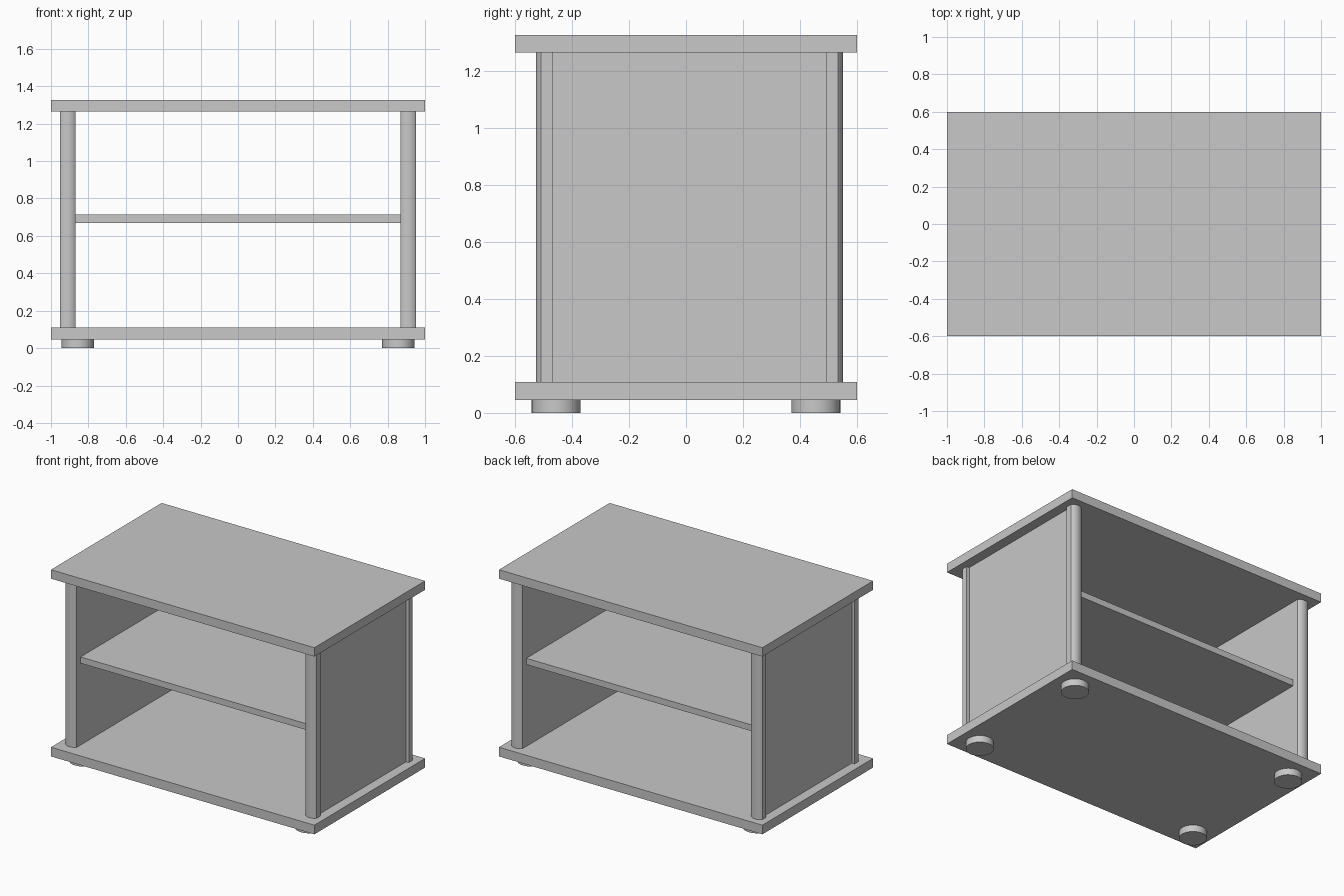
import bpy
import bmesh
import math

if "Cube" in bpy.data.objects:
    bpy.data.objects.remove(bpy.data.objects["Cube"], do_unlink=True)

# Single plain finish
GREY = (0.58, 0.58, 0.58, 1.0)
mat = bpy.data.materials.new("plain_grey")
mat.use_nodes = True
mat.diffuse_color = GREY
mat.node_tree.nodes["Principled BSDF"].inputs["Base Color"].default_value = GREY


def add_prism(name, outline, z0, z1, smooth=False):
    """Extrude a counter-clockwise outline from z0 up to z1."""
    bm = bmesh.new()
    base = bm.faces.new([bm.verts.new((x, y, z0)) for x, y in outline])
    result = bmesh.ops.extrude_face_region(bm, geom=[base])
    top = [v for v in result["geom"] if isinstance(v, bmesh.types.BMVert)]
    bmesh.ops.translate(bm, verts=top, vec=(0, 0, z1 - z0))
    bmesh.ops.recalc_face_normals(bm, faces=bm.faces)
    mesh = bpy.data.meshes.new(name)
    bm.to_mesh(mesh)
    bm.free()
    mesh.materials.append(mat)
    obj = bpy.data.objects.new(name, mesh)
    bpy.context.collection.objects.link(obj)
    if smooth:
        bpy.ops.object.select_all(action="DESELECT")
        obj.select_set(True)
        bpy.context.view_layer.objects.active = obj
        bpy.ops.object.shade_smooth_by_angle(angle=math.radians(30))
    return obj


def box(x0, x1, y0, y1):
    return [(x0, y0), (x1, y0), (x1, y1), (x0, y1)]


def circle(cx, cy, r, n=48):
    return [(cx + r * math.cos(math.tau * i / n), cy + r * math.sin(math.tau * i / n))
            for i in range(n)]


def post_outline(cx, inner_y, direction, n=16):
    """Square-backed post whose outward end is a shallow arc."""
    half, flat, bulge = 0.0425, 0.0425, 0.018
    radius = (half ** 2 + bulge ** 2) / (2 * bulge)
    sweep = math.asin(half / radius)
    points = [(cx - half, inner_y), (cx + half, inner_y)]
    for i in range(n + 1):
        a = sweep - 2 * sweep * i / n
        out = flat + bulge - radius + radius * math.cos(a)
        points.append((cx + radius * math.sin(a), inner_y + direction * out))
    return points


# Heights and depths shared by the parts
FOOT_TOP, BASE_TOP = 0.046, 0.109
TOP_UNDER, TOP = 1.266, 1.327
FRONT, BACK = -0.467, 0.491
INNER, PANEL_OUT, POST_X = 0.868, 0.932, 0.9105

# Base, top and shelf boards
add_prism("base_board", box(-1, 1, -0.6, 0.6), FOOT_TOP, BASE_TOP)
add_prism("top_board", box(-1, 1, -0.6, 0.6), TOP_UNDER, TOP)
add_prism("middle_shelf", box(-INNER, INNER, FRONT, BACK), 0.67, 0.713)

# Side panels, rounded posts and feet
for side, s in (("left", 1), ("right", -1)):
    x0, x1 = sorted((s * INNER, s * PANEL_OUT))
    add_prism(f"{side}_side_panel", box(x0, x1, FRONT, BACK), BASE_TOP, TOP_UNDER)
    for end, y, d in (("front", FRONT, -1), ("back", BACK, 1)):
        add_prism(f"{end}_{side}_post", post_outline(s * POST_X, y, d),
                  BASE_TOP, TOP_UNDER, smooth=True)
        add_prism(f"{end}_{side}_foot", circle(s * 0.857, d * 0.456, 0.086),
                  0, FOOT_TOP, smooth=True)
